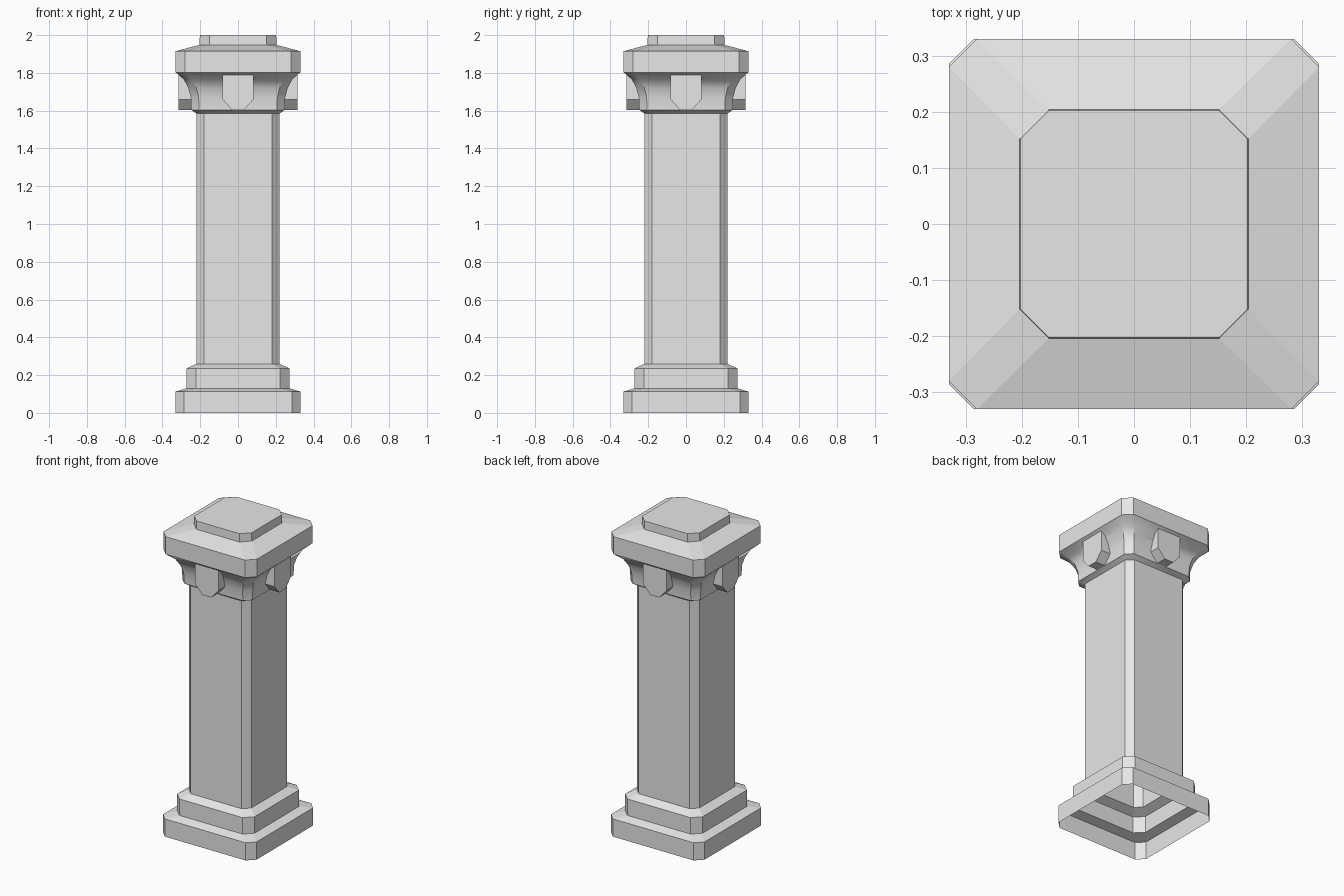
import bpy, bmesh, math
from mathutils import Matrix

cube = bpy.data.objects.get("Cube")
if cube:
    bpy.data.objects.remove(cube, do_unlink=True)

stone = bpy.data.materials.new("pale_stone")
stone.use_nodes = True
stone.diffuse_color = (0.8, 0.8, 0.8, 1)
stone.node_tree.nodes["Principled BSDF"].inputs["Base Color"].default_value = (0.8, 0.8, 0.8, 1)


def finish(name, bm, smooth_angle=None):
    mesh = bpy.data.meshes.new(name)
    bm.to_mesh(mesh)
    bm.free()
    obj = bpy.data.objects.new(name, mesh)
    obj.data.materials.append(stone)
    bpy.context.collection.objects.link(obj)
    if smooth_angle:
        bpy.ops.object.select_all(action="DESELECT")
        obj.select_set(True)
        bpy.context.view_layer.objects.active = obj
        bpy.ops.object.shade_smooth_by_angle(angle=math.radians(smooth_angle))
    return obj


def ring(bm, half, chamfer, z):
    """Square outline with cut corners, counter-clockwise."""
    h, k = half, half - chamfer
    outline = [(k, -h), (h, -k), (h, k), (k, h), (-k, h), (-h, k), (-h, -k), (-k, -h)]
    return [bm.verts.new((x, y, z)) for x, y in outline]


def stack(name, levels, cap=False, smooth_angle=None):
    """Open shell through (half width, chamfer, height) levels."""
    bm = bmesh.new()
    rings = [ring(bm, *level) for level in levels]
    for low, high in zip(rings, rings[1:]):
        for i in range(8):
            j = (i + 1) % 8
            bm.faces.new((low[i], low[j], high[j], high[i]))
    if cap:
        bm.faces.new(rings[-1])
    return finish(name, bm, smooth_angle)


# Hollow stepped base, open underneath
stack("stepped_base", [(0.33, 0.045, 0), (0.33, 0.045, 0.113), (0.273, 0.05, 0.13),
                       (0.273, 0.05, 0.235), (0.22, 0.04, 0.26)])

# Shaft
stack("shaft", [(0.22, 0.04, 0.26), (0.22, 0.04, 1.585)])

# Flared capital
stack("flared_capital", [(0.22, 0.04, 1.585), (0.247, 0.04, 1.604), (0.25, 0.042, 1.67),
                         (0.263, 0.043, 1.72), (0.287, 0.045, 1.765), (0.33, 0.05, 1.803)],
      smooth_angle=35)

# Cornice with sloping top
stack("cornice", [(0.33, 0.05, 1.803), (0.33, 0.05, 1.915), (0.204, 0.052, 1.948)])

# Top slab
stack("top_slab", [(0.204, 0.052, 1.948), (0.202, 0.05, 2.0)], cap=True)

# Brackets with clipped lower corners, one per side
bracket_outline = [(-0.082, 1.79), (-0.082, 1.66), (-0.032, 1.604),
                   (0.032, 1.604), (0.082, 1.66), (0.082, 1.79)]
for turn, side in enumerate(("front", "left", "back", "right")):
    bm = bmesh.new()
    face = bm.faces.new([bm.verts.new((x, -0.315, z)) for x, z in bracket_outline])
    extruded = bmesh.ops.extrude_face_region(bm, geom=[face], use_keep_orig=True)
    moved = [v for v in extruded["geom"] if isinstance(v, bmesh.types.BMVert)]
    bmesh.ops.translate(bm, verts=moved, vec=(0, 0.08, 0))
    bmesh.ops.recalc_face_normals(bm, faces=bm.faces)
    bmesh.ops.rotate(bm, verts=bm.verts, cent=(0, 0, 0),
                     matrix=Matrix.Rotation(turn * math.pi / 2, 3, "Z"))
    finish("bracket_" + side, bm)
